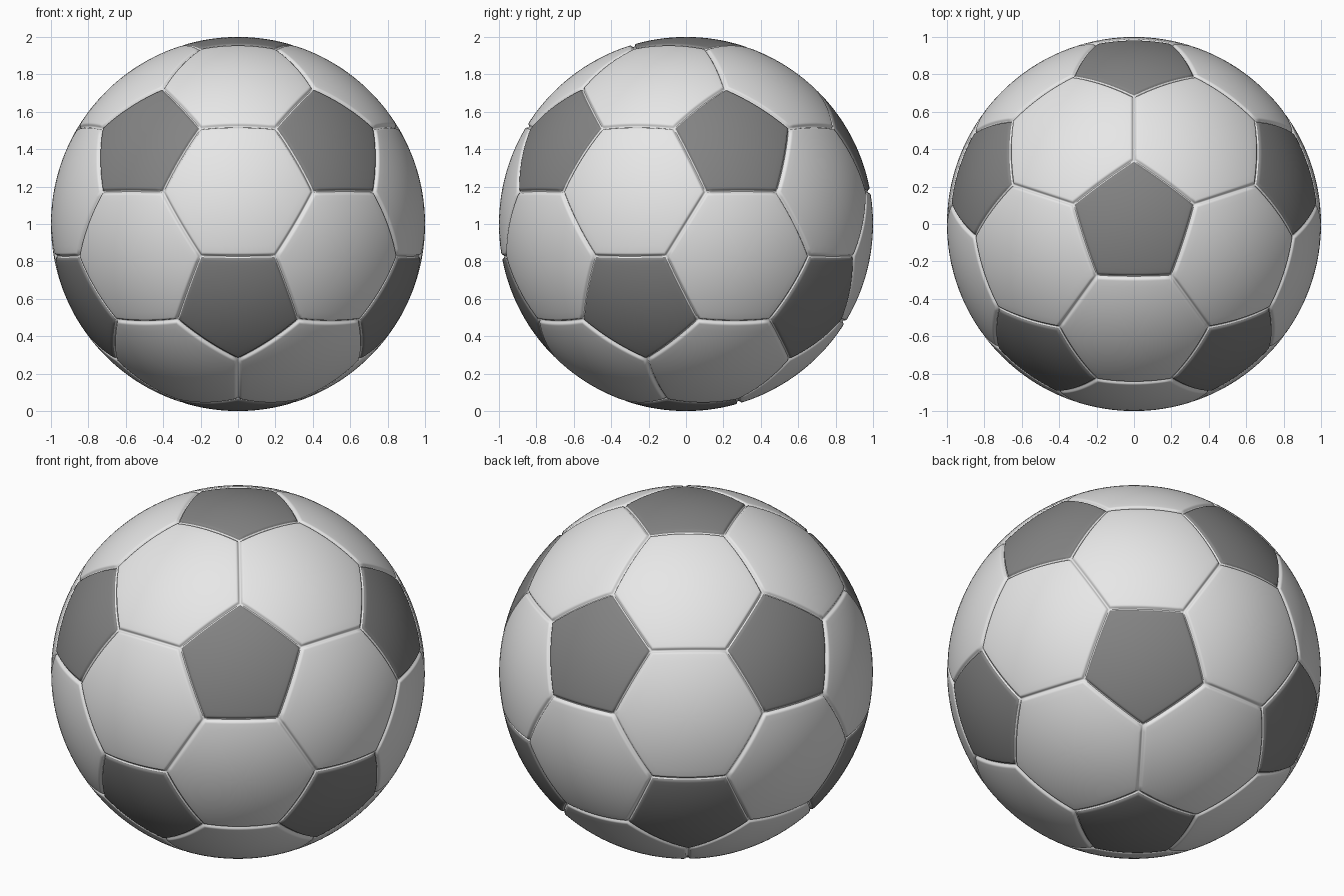
import bpy, bmesh, math
from mathutils import Vector

cube = bpy.data.objects.get("Cube")
if cube:
    bpy.data.objects.remove(cube, do_unlink=True)


def material(name, value):
    m = bpy.data.materials.new(name)
    m.use_nodes = True
    col = (value, value, value, 1)
    m.diffuse_color = col
    m.node_tree.nodes["Principled BSDF"].inputs["Base Color"].default_value = col
    return m


light = material("light_grey", 0.8)
dark = material("dark_grey", 0.23)

CENTRE = Vector((0, 0, 1))
EDGE_STEPS = 12      # samples along each panel edge
INNER_RINGS = 9      # rings across the domed middle
SEAM = 0.008         # half width of the light seam
# Groove profile: (distance in from the seam line, radius)
GROOVE = [(0.026, 1.0), (0.019, 0.9995), (0.013, 0.997), (SEAM, 0.991),
          (0.004, 0.987), (0.0, 0.986)]


def icosahedron():
    pts = [Vector((0, 0, 1)), Vector((0, 0, -1))]
    h, r = 1 / math.sqrt(5), 2 / math.sqrt(5)
    for k in range(5):
        for start, z in ((90, h), (270, -h)):
            a = math.radians(start + 72 * k)
            pts.append(Vector((r * math.cos(a), r * math.sin(a), z)))
    return pts


def add_panel(bm, corners, seam_index):
    """Domed panel over a flat polygon, falling into a groove at its rim."""
    mid = sum(corners, Vector()) / len(corners)
    u = mid.orthogonal().normalized()
    v = mid.normalized().cross(u)
    corners = sorted(corners, key=lambda p: math.atan2((p - mid).dot(v), (p - mid).dot(u)))
    rim = [a.lerp(b, i / EDGE_STEPS)
           for a, b in zip(corners, corners[1:] + corners[:1]) for i in range(EDGE_STEPS)]
    inradius = ((corners[0] + corners[1]) / 2 - mid).length
    scale = mid.length / inradius    # seam distances are measured on the unit ball
    inner = 1 - GROOVE[0][0] * scale
    rings = [(inner * k / INNER_RINGS, 1.0, 1) for k in range(1, INNER_RINGS)]
    rings += [(1 - d * scale, r, d) for d, r in GROOVE]

    previous = None
    for t, radius, d in rings:
        ring = [bm.verts.new(mid.lerp(p, t).normalized() * radius + CENTRE) for p in rim]
        n = len(ring)
        if previous is None:
            hub = bm.verts.new(mid.normalized() + CENTRE)
        for i in range(n):
            j = (i + 1) % n
            if previous is None:
                f = bm.faces.new((hub, ring[i], ring[j]))
            else:
                f = bm.faces.new((previous[i], ring[i], ring[j], previous[j]))
            f.smooth = True
            f.material_index = seam_index if d < SEAM else 0
        previous = ring


def panel_object(name, polygons, materials):
    bm = bmesh.new()
    for corners in polygons:
        add_panel(bm, corners, len(materials) - 1)
    bmesh.ops.remove_doubles(bm, verts=bm.verts, dist=1e-5)
    mesh = bpy.data.meshes.new(name)
    bm.to_mesh(mesh)
    bm.free()
    for m in materials:
        mesh.materials.append(m)
    bpy.context.collection.objects.link(bpy.data.objects.new(name, mesh))


# Cut every icosahedron edge at its thirds to get pentagons and hexagons
pts = icosahedron()
unit = 1 / (pts[0].lerp(pts[2], 1 / 3)).length


def third(a, b):
    return pts[a].lerp(pts[b], 1 / 3) * unit


near = [[j for j in range(12) if j != i and (pts[i] - pts[j]).length < 1.1] for i in range(12)]
pentagons = [[third(i, j) for j in near[i]] for i in range(12)]
hexagons = [[third(a, b) for a in tri for b in tri if a != b]
            for tri in ((i, j, k) for i in range(12) for j in near[i] if j > i
                        for k in near[i] if k > j and k in near[j])]

panel_object("pentagon_panels", pentagons, [dark, light])
panel_object("hexagon_panels", hexagons, [light])
